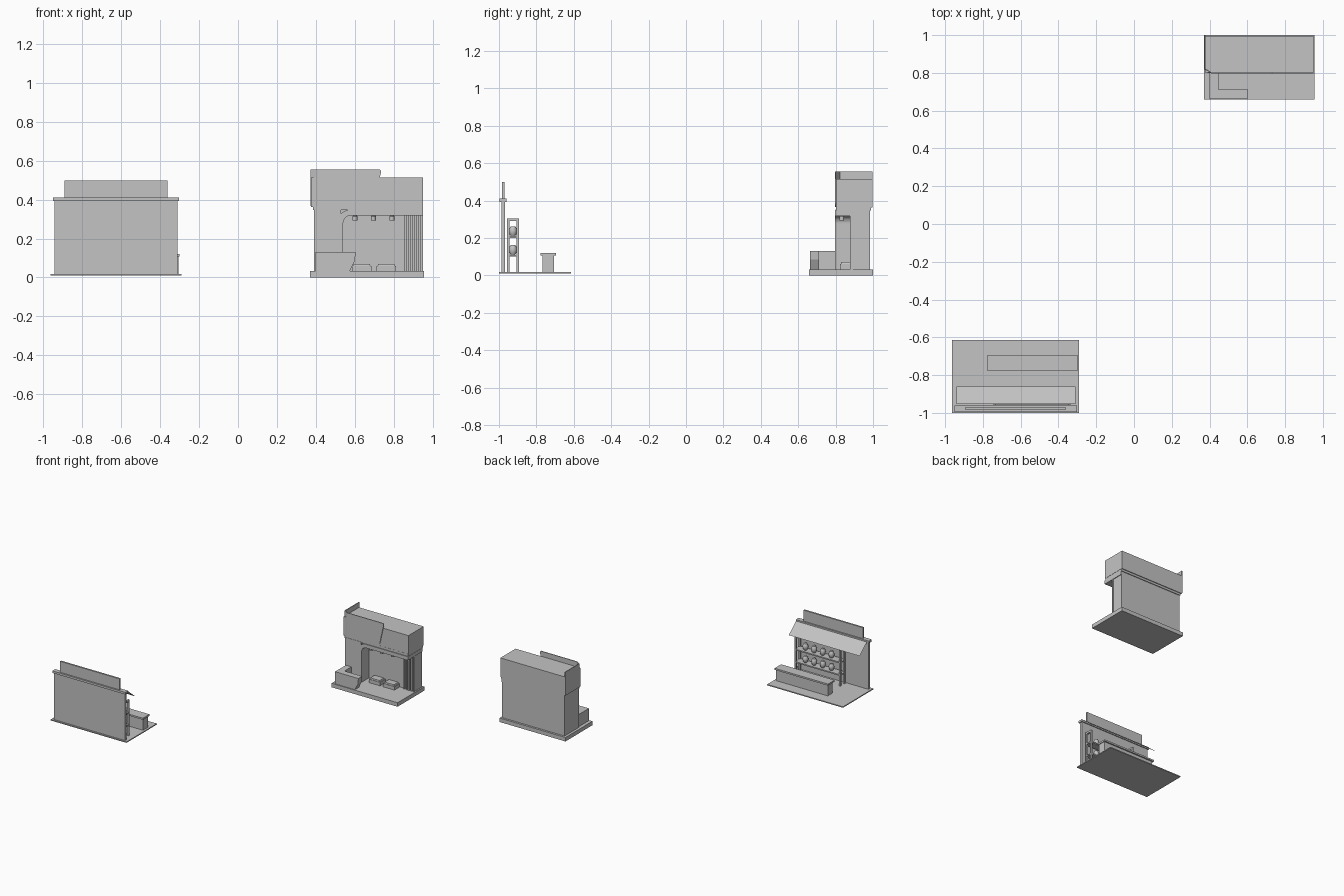
import bpy, bmesh, math
from mathutils import Vector

cube = bpy.data.objects.get("Cube")
if cube:
    bpy.data.objects.remove(cube, do_unlink=True)

grey = bpy.data.materials.new("plain_grey")
grey.use_nodes = True
colour = (0.55, 0.55, 0.55, 1)
grey.diffuse_color = colour
grey.node_tree.nodes["Principled BSDF"].inputs["Base Color"].default_value = colour


def finish(name, bm):
    bmesh.ops.recalc_face_normals(bm, faces=bm.faces)
    mesh = bpy.data.meshes.new(name)
    bm.to_mesh(mesh)
    bm.free()
    mesh.materials.append(grey)
    obj = bpy.data.objects.new(name, mesh)
    bpy.context.scene.collection.objects.link(obj)
    return obj


def box(name, x, y, z, taper=1.0):
    """Box from (min, max) ranges; taper shrinks the top."""
    bm = bmesh.new()
    bmesh.ops.create_cube(bm, size=1)
    for v in bm.verts:
        k = taper if v.co.z > 0 else 1
        v.co = Vector([(r[0] + r[1]) / 2 + c * f * (r[1] - r[0])
                       for r, c, f in zip((x, y, z), v.co, (k, k, 1))])
    return finish(name, bm)


def prism(name, outline, axis, lo, hi):
    """Extrude a flat outline along the y or z axis."""
    bm = bmesh.new()
    place = (lambda p: (p[0], lo, p[1])) if axis == "y" else (lambda p: (p[0], p[1], lo))
    face = bm.faces.new([bm.verts.new(place(p)) for p in outline])
    moved = bmesh.ops.extrude_face_region(bm, geom=[face])["geom"]
    step = Vector((0, hi - lo, 0)) if axis == "y" else Vector((0, 0, hi - lo))
    bmesh.ops.translate(bm, vec=step, verts=[g for g in moved if isinstance(g, bmesh.types.BMVert)])
    return finish(name, bm)


def lathe(name, centre, profile, sides=12):
    """Solid of revolution about z from (radius, height) pairs."""
    bm = bmesh.new()
    rings = [[bm.verts.new((centre[0] + r * math.cos(math.tau * i / sides),
                            centre[1] + r * math.sin(math.tau * i / sides),
                            centre[2] + h)) for i in range(sides)] for r, h in profile]
    for a, b in zip(rings, rings[1:]):
        for i in range(sides):
            j = (i + 1) % sides
            bm.faces.new((a[i], a[j], b[j], b[i]))
    bm.faces.new(rings[0])
    bm.faces.new(rings[-1])
    return finish(name, bm)


def arc(cx, cz, r, start, end, steps=8):
    angles = [math.radians(start + (end - start) * i / steps) for i in range(steps + 1)]
    return [(cx + r * math.cos(a), cz + r * math.sin(a)) for a in angles]


# ---- Shop stall, opening to the back ----
box("stall_floor", (-0.963, -0.29), (-1, -0.615), (0.01, 0.018))
box("stall_wall", (-0.943, -0.311), (-0.987, -0.967), (0.018, 0.393))
box("stall_wall_cap", (-0.951, -0.303), (-0.996, -0.96), (0.393, 0.41))
box("stall_sign", (-0.892, -0.362), (-0.984, -0.97), (0.41, 0.498))

# Sloping single-sheet awning
bm = bmesh.new()
bm.faces.new([bm.verts.new(p) for p in ((-0.939, -0.953, 0.402), (-0.939, -0.86, 0.325),
                                        (-0.31, -0.86, 0.325), (-0.31, -0.953, 0.402))])
finish("awning", bm)

# Display rack: end frames, boards and pots
for side, x in (("right", -0.745), ("left", -0.35)):
    for place, y in (("back", -0.957), ("front", -0.905)):
        box(f"rack_post_{side}_{place}", (x, x + 0.014), (y, y + 0.012), (0.018, 0.305))
    box(f"rack_top_{side}", (x, x + 0.014), (-0.957, -0.893), (0.29, 0.305))
for row, z in enumerate((0.1, 0.2)):
    box(f"rack_board_{row}", (-0.745, -0.336), (-0.957, -0.893), (z, z + 0.01))
    for i in range(4):
        pot = lathe(f"pot_{row}_{i}", (-0.413 - i * 0.077, -0.925, z + 0.01),
                    [(0.012, 0), (0.019, 0.012), (0.022, 0.028), (0.018, 0.042), (0.012, 0.052)])
        for p in pot.data.polygons:
            p.use_smooth = len(p.vertices) == 4

# Stall counter
box("stall_counter_body", (-0.765, -0.306), (-0.767, -0.705), (0.018, 0.107))
box("stall_counter_top", (-0.775, -0.3), (-0.777, -0.694), (0.107, 0.12))

# ---- Exhibition booth, opening to the front ----
box("booth_base", (0.37, 0.956), (0.658, 1), (0, 0.032))
box("booth_back_wall", (0.39, 0.945), (0.89, 0.984), (0.032, 0.352))
box("booth_left_wall", (0.39, 0.53), (0.8, 0.984), (0.032, 0.352))
box("booth_neck", (0.385, 0.949), (0.802, 0.99), (0.346, 0.366))
box("booth_header", (0.376, 0.951), (0.803, 0.996), (0.363, 0.514))

# Rounded portal around the recess
portal = ([(0.507, 0.032)] + arc(0.577, 0.277, 0.07, 180, 90) +
          [(0.951, 0.347), (0.951, 0.318)] + arc(0.58, 0.278, 0.04, 90, 180) + [(0.54, 0.032)])
prism("portal", portal, "y", 0.796, 0.984)

# Raised sign shell: slanted front plate, clipped corner and side return
plate = ([(0.41, 0.555), (0.728, 0.555), (0.736, 0.547), (0.704, 0.405)] +
         arc(0.665, 0.405, 0.039, -10, -90, 5) + [(0.41, 0.366)])
prism("sign_plate", plate, "y", 0.797, 0.803)
shell = [(0.41, 0.797), (0.372, 0.82), (0.372, 0.998), (0.378, 0.998), (0.378, 0.823), (0.41, 0.803)]
prism("sign_return", shell, "z", 0.366, 0.555)

# Vertical slats beside the opening
for i in range(5):
    x = 0.854 + i * 0.021
    box(f"slat_{i}", (x, x + 0.011), (0.878, 0.892), (0.032, 0.32))

# Ceiling spotlights
for i in range(3):
    lathe(f"spotlight_{i}", (0.6 + i * 0.095, 0.833, 0.292), [(0.013, 0), (0.013, 0.022), (0.007, 0.028)])

# Low display plinths
for i, x in enumerate((0.585, 0.712)):
    box(f"plinth_{i}", (x, x + 0.1), (0.823, 0.89), (0.032, 0.06))
    box(f"plinth_top_{i}", (x + 0.005, x + 0.095), (0.827, 0.886), (0.06, 0.07), 0.92)

# Corner reception counter with a slanted end
front = [(0.397, 0.032), (0.573, 0.032), (0.6, 0.085), (0.604, 0.13), (0.397, 0.13)]
prism("reception_front", front, "y", 0.664, 0.712)
box("reception_side", (0.397, 0.447), (0.712, 0.8), (0.032, 0.13))
